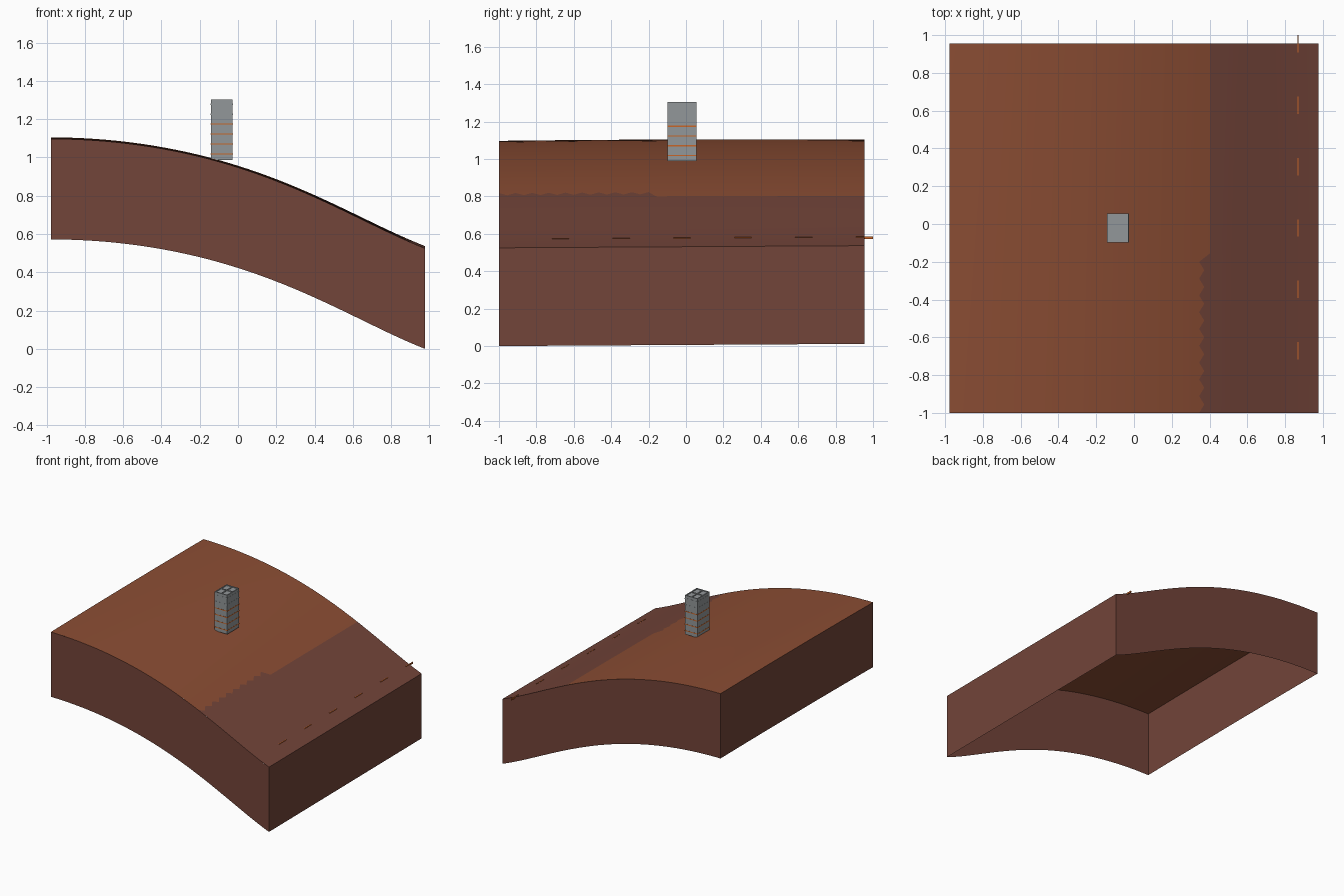
import bpy, bmesh

if "Cube" in bpy.data.objects:
    bpy.data.objects.remove(bpy.data.objects["Cube"])


def material(name, rgb):
    m = bpy.data.materials.new(name)
    m.use_nodes = True
    m.diffuse_color = (*rgb, 1)
    m.node_tree.nodes["Principled BSDF"].inputs["Base Color"].default_value = (*rgb, 1)
    return m


clay = material("light_clay", (0.26, 0.075, 0.034))
earth = material("dark_earth", (0.17, 0.058, 0.041))
concrete = material("concrete_grey", (0.29, 0.31, 0.32))
orange = material("orange", (0.58, 0.13, 0.02))

HALF, FRONT, BACK, DEPTH = 0.978, -1.0, 0.955, 0.525


def height(x, y):
    """Hillside: flat at the left, falling away to the right."""
    t = (x + HALF) / (2 * HALF)
    fall = t ** 2 + 0.68 * t ** 5 * (1 - t)
    crown = 0.008 * (1 - ((y - 0.3) / 1.3) ** 2) * (1 - t)
    return 1.097 - 0.572 * fall + crown + 0.006 * t * (y + 1)


def add_object(name, bm, mats):
    mesh = bpy.data.meshes.new(name)
    bm.to_mesh(mesh)
    bm.free()
    for m in mats:
        mesh.materials.append(m)
    ob = bpy.data.objects.new(name, mesh)
    bpy.context.collection.objects.link(ob)
    return ob


def box(name, lo, hi, mat):
    bm = bmesh.new()
    bmesh.ops.create_cube(bm, size=1)
    for v in bm.verts:
        v.co = [a + (c + 0.5) * (b - a) for a, b, c in zip(lo, hi, v.co)]
    return add_object(name, bm, [mat])


# Hillside grid, with one column following the ragged soil boundary
ROWS, COLS, EDGE = 44, 33, 23


def boundary(row, y):
    if y > -0.19:
        return 0.402
    return 0.372 if row % 2 else 0.345


bm = bmesh.new()
grid = []
for r in range(ROWS + 1):
    y = FRONT + (BACK - FRONT) * r / ROWS
    b = boundary(r, y)
    line = []
    for c in range(COLS + 1):
        if c == EDGE:
            x = b
        elif c < EDGE:
            x = -HALF + (HALF + 0.33) * c / (EDGE - 1)
        else:
            x = 0.42 + (HALF - 0.42) * (c - EDGE - 1) / (COLS - EDGE - 1)
        line.append(bm.verts.new((x, y, height(x, y))))
    grid.append(line)
for r in range(ROWS):
    for c in range(COLS):
        f = bm.faces.new((grid[r][c], grid[r][c + 1], grid[r + 1][c + 1], grid[r + 1][c]))
        f.material_index = int(c >= EDGE)
        f.smooth = True
add_object("hillside_surface", bm, [clay, earth])

# Skirt walls hanging from the hillside edge, open underneath
bm = bmesh.new()
xs = [-HALF + 2 * HALF * i / 40 for i in range(41)]
ys = [FRONT + (BACK - FRONT) * i / 40 for i in range(41)]
rim = ([(x, FRONT) for x in xs] + [(HALF, y) for y in ys[1:]]
       + [(x, BACK) for x in xs[-2::-1]] + [(-HALF, y) for y in ys[-2:0:-1]])
tops = [bm.verts.new((x, y, height(x, y))) for x, y in rim]
feet = [bm.verts.new((x, y, height(x, y) - DEPTH)) for x, y in rim]
for i in range(len(rim)):
    j = (i + 1) % len(rim)
    bm.faces.new((feet[i], feet[j], tops[j], tops[i]))
add_object("hillside_walls", bm, [earth])

# Tower block
X0, X1, Y0, Y1, ROOF = -0.142, -0.028, -0.098, 0.055, 1.299
box("tower", (X0, Y0, 0.988), (X1, Y1, ROOF), concrete)
for i in range(6):
    z = 1.015 + 0.052 * i
    e = 0.001
    box("floor_band_%d" % (i + 1), (X0 - e, Y0 - e, z), (X1 + e, Y1 + e, z + 0.007),
        orange if i < 4 else concrete)

# Roof parapet: bars across the roof in both directions
bar, top = 0.008, 1.304
for i in range(3):
    x = X0 + (X1 - X0 - bar) * i / 2
    y = Y0 + (Y1 - Y0 - bar) * i / 2
    box("parapet_side_%d" % (i + 1), (x, Y0, ROOF), (x + bar, Y1, top), concrete)
    box("parapet_cross_%d" % (i + 1), (X0, y, ROOF), (X1, y + bar, top), concrete)

# Dashed line along the low side, the last dash reaching past the edge
for i in range(6):
    y = -0.717 + 0.325 * i
    z = height(0.868, y + 0.04)
    box("road_dash_%d" % (i + 1), (0.865, y, z - 0.01), (0.871, y + 0.092, z + 0.003), orange)
